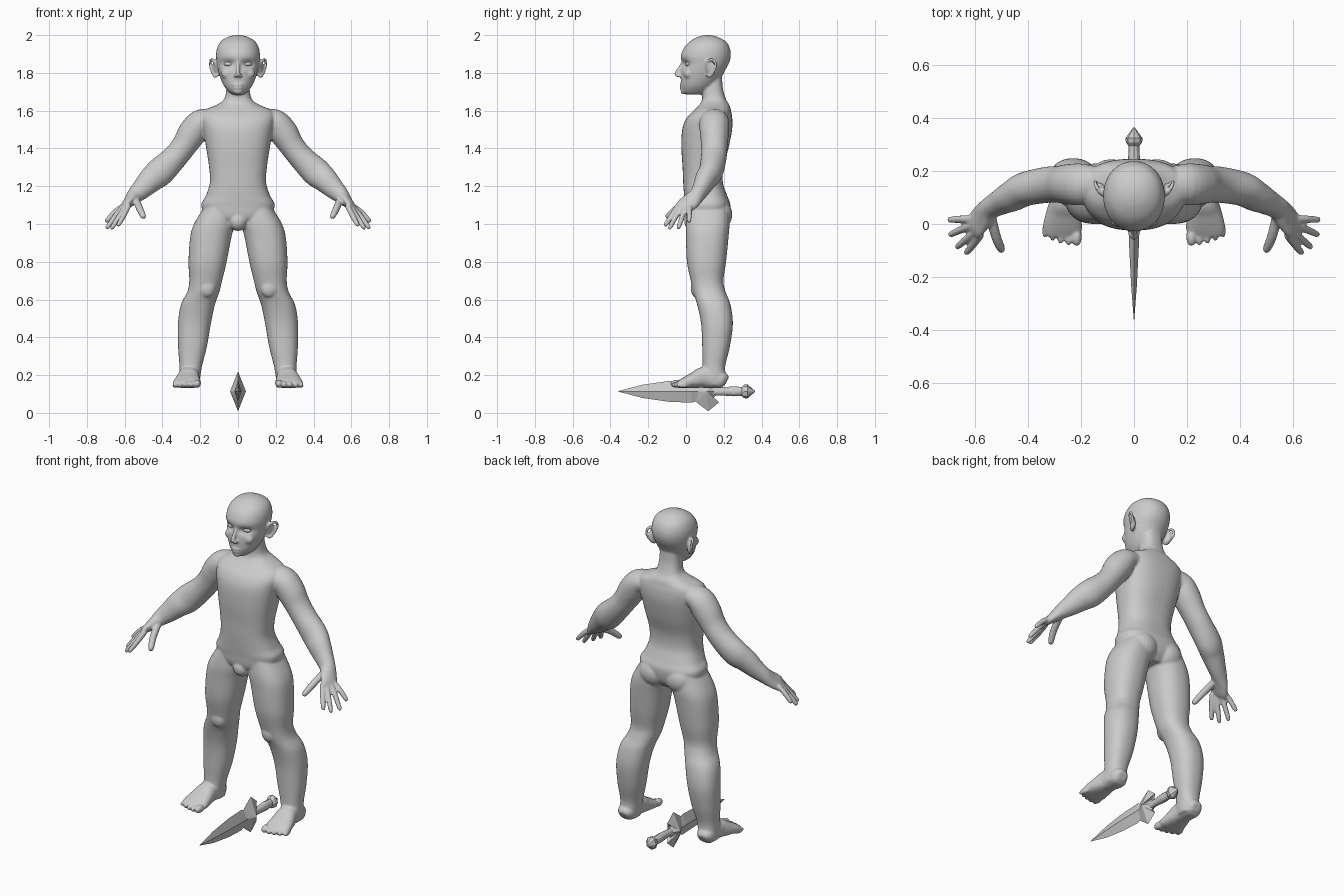
import bpy, bmesh, math
from mathutils import Vector, Matrix, Euler

X, Y = Vector((1, 0, 0)), Vector((0, 1, 0))


def spline(rows, k):
    """Catmull-Rom interpolation of section rows."""
    out, m = [], len(rows)
    for i in range(m - 1):
        p = [rows[max(i - 1, 0)], rows[i], rows[i + 1], rows[min(i + 2, m - 1)]]
        for j in range(k):
            t = j / k
            out.append([0.5 * (2 * b + (c - a) * t + (2 * a - 5 * b + 4 * c - d) * t * t
                               + (3 * b - a - 3 * c + d) * t ** 3) for a, b, c, d in zip(*p)])
    return out + [list(rows[-1])]


def unit_ring(n, e):
    f = lambda v: math.copysign(abs(v) ** (2 / e), v)
    return [(f(math.cos(2 * math.pi * i / n)), f(math.sin(2 * math.pi * i / n))) for i in range(n)]


def skin(bm, rings):
    loops = [[bm.verts.new(p) for p in r] for r in rings]
    n = len(loops[0])
    for a, b in zip(loops, loops[1:]):
        for i in range(n):
            bm.faces.new((a[i], a[(i + 1) % n], b[(i + 1) % n], b[i]))
    bm.faces.new(loops[0])
    bm.faces.new(loops[-1])
    return [v for l in loops for v in l]


def stack(bm, rows, e=2.3, k=6, n=48):
    """Horizontal sections: z, centre x, half width, front y, back y."""
    return skin(bm, [[Vector((cx + hw * c, (y0 + y1) / 2 + (y1 - y0) / 2 * s, z))
                      for c, s in unit_ring(n, e)] for z, cx, hw, y0, y1 in spline(rows, k)])


def tube(bm, rows, ref=Y, e=2.0, k=5, n=24):
    """Sections along a path: x, y, z, radius across, radius toward ref."""
    pts = spline(rows, k)
    rings = []
    for i, r in enumerate(pts):
        t = (Vector(pts[min(i + 1, len(pts) - 1)][:3]) - Vector(pts[max(i - 1, 0)][:3])).normalized()
        d = (ref - t * ref.dot(t)).normalized()
        w = t.cross(d)
        rings.append([Vector(r[:3]) + w * c * max(r[3], .001) + d * s * max(r[4], .001)
                      for c, s in unit_ring(n, e)])
    return skin(bm, rings)


def ball(bm, loc, rad, rot=(0, 0, 0)):
    bmesh.ops.create_uvsphere(bm, u_segments=24, v_segments=16, radius=1,
                              matrix=Matrix.LocRotScale(Vector(loc), Euler(rot), Vector(rad)))


def digit(bm, base, mid, tip, r):
    base, mid, tip = Vector(base), Vector(mid), Vector(tip)
    near = mid.lerp(tip, .85)
    tube(bm, [(*base, r, r), (*mid, r, r), (*near, r * .8, r * .8), (*tip, .003, .003)], n=14)


def finish(bm, name):
    bmesh.ops.recalc_face_normals(bm, faces=bm.faces)
    me = bpy.data.meshes.new(name)
    bm.to_mesh(me)
    bm.free()
    ob = bpy.data.objects.new(name, me)
    bpy.context.collection.objects.link(ob)
    return ob


body = bmesh.new()

# Leg
stack(body, [(1.08, .10, .085, .01, .225), (1.0, .125, .108, .0, .23), (.93, .144, .109, .0, .225),
             (.8, .161, .101, .005, .212), (.7, .171, .087, .025, .198), (.64, .184, .085, .038, .21),
             (.57, .213, .09, .06, .236), (.47, .231, .087, .08, .248), (.35, .241, .076, .086, .232),
             (.25, .25, .06, .088, .208), (.19, .255, .055, .08, .21), (.145, .255, .05, .1, .205)])
ball(body, (.165, .055, .66), (.045, .03, .05))
ball(body, (.085, .165, 1.05), (.09, .08, .085))

# Foot and toes
foot = tube(body, [(.258, .215, .165, .022, .025), (.258, .19, .175, .045, .048), (.26, .10, .188, .056, .054),
                   (.266, .04, .172, .042, .066), (.27, -.015, .157, .027, .074), (.27, -.045, .15, .016, .062)],
            ref=X, e=2.4)
for v in foot:
    v.co.z = max(v.co.z, .131)
for i in range(5):
    x, r = .217 + .029 * i, (.02, .015, .015, .014, .013)[i]
    ball(body, (x, -.048 + .002 * i * i, .134 + r), (r, .036, r + .002), (0, 0, .04 * i))

# Arm and palm
tube(body, [(.12, .155, 1.56, .05, .06), (.195, .15, 1.54, .068, .078), (.24, .15, 1.485, .076, .077),
            (.285, .15, 1.415, .067, .07), (.335, .147, 1.352, .067, .068), (.41, .132, 1.278, .076, .064),
            (.46, .105, 1.235, .068, .058), (.505, .082, 1.19, .056, .048), (.545, .058, 1.152, .044, .042),
            (.575, .025, 1.12, .03, .05), (.6, -.008, 1.093, .02, .05), (.612, -.024, 1.08, .008, .04)])

# Fingers and thumb
for base, mid, tip in [((.578, -.04, 1.10), (.605, -.075, 1.045), (.637, -.113, .988)),
                       ((.595, -.025, 1.095), (.63, -.055, 1.038), (.672, -.09, .972)),
                       ((.61, -.005, 1.09), (.65, -.02, 1.04), (.698, -.042, .974)),
                       ((.617, .02, 1.09), (.655, .018, 1.06), (.702, .016, 1.01))]:
    digit(body, base, mid, tip, .0145)
digit(body, (.54, .03, 1.13), (.522, -.045, 1.085), (.497, -.105, 1.032), .019)

# Ear, eye lids, brow, cheek and nostril
ball(body, (.118, .13, 1.825), (.012, .028, .046), (.15, .12, -.45))
tube(body, [(.112, .108, 1.83, .006, .006), (.126, .115, 1.862, .008, .008), (.142, .14, 1.87, .008, .008),
            (.147, .158, 1.845, .008, .008), (.138, .148, 1.81, .008, .008), (.122, .125, 1.782, .009, .009),
            (.108, .112, 1.788, .006, .006)], ref=X, n=12)
ball(body, (.048, .003, 1.874), (.036, .014, .009), (0, -.15, .35))
ball(body, (.055, .012, 1.795), (.034, .024, .028))
ball(body, (.013, -.038, 1.785), (.010, .014, .009))

# Mirror the limbs to the other side
dup = bmesh.ops.duplicate(body, geom=body.verts[:] + body.edges[:] + body.faces[:])["geom"]
bmesh.ops.scale(body, vec=(-1, 1, 1), verts=[g for g in dup if isinstance(g, bmesh.types.BMVert)])

# Torso and neck
stack(body, [(.985, 0, .06, .05, .19), (1.03, 0, .165, .005, .225), (1.1, 0, .194, -.005, .235),
             (1.15, 0, .17, -.01, .218), (1.22, 0, .149, -.015, .195), (1.3, 0, .153, -.018, .197),
             (1.4, 0, .168, -.024, .225), (1.5, 0, .185, -.02, .244), (1.56, 0, .195, .003, .245),
             (1.6, 0, .18, .04, .238), (1.63, 0, .115, .07, .23), (1.66, 0, .074, .085, .212),
             (1.72, 0, .061, .085, .195), (1.8, 0, .06, .08, .19)], e=2.5)
ball(body, (0, .04, 1.015), (.05, .05, .052))

# Head with pressed-in eye sockets
head = stack(body, [(1.685, 0, .03, .0, .08), (1.70, 0, .05, -.018, .12), (1.73, 0, .074, -.026, .15),
                    (1.77, 0, .092, -.027, .183), (1.81, 0, .104, -.026, .205), (1.85, 0, .112, -.023, .227),
                    (1.89, 0, .116, -.027, .237), (1.93, 0, .111, -.012, .232), (1.965, 0, .092, .018, .212),
                    (1.99, 0, .054, .062, .168), (2.0, 0, .014, .1, .13)], e=2.1, k=8, n=72)
for v in head:
    if v.co.y < .06:
        d = ((abs(v.co.x) - .05) / .032) ** 2 + ((v.co.z - 1.846) / .02) ** 2
        v.co.y += .02 * math.exp(-d)

# Nose, lips and chin
tube(body, [(0, -.012, 1.865, .009, .009), (0, -.03, 1.83, .009, .01), (0, -.047, 1.797, .012, .014),
            (0, -.042, 1.782, .008, .01)], n=16)
ball(body, (0, -.048, 1.793), (.013, .013, .011))
ball(body, (0, -.022, 1.737), (.029, .013, .007))
ball(body, (0, -.021, 1.721), (.025, .013, .008))
ball(body, (0, -.012, 1.703), (.026, .017, .016))

# Fuse everything into one smooth skin
skin_ob = finish(body, "body")
rm = skin_ob.modifiers.new("fuse", "REMESH")
rm.mode, rm.voxel_size, rm.use_smooth_shade = "VOXEL", .006, True
sm = skin_ob.modifiers.new("soften", "SMOOTH")
sm.factor, sm.iterations = .5, 4

# Eyeballs
for name, s in (("left_eye", 1), ("right_eye", -1)):
    bm = bmesh.new()
    ball(bm, (.05 * s, .012, 1.847), (.025, .015, .0125), (0, 0, .3 * s))
    eye = finish(bm, name)
    eye.data.shade_smooth()

# Dagger blade: four-sided taper along y
CZ = .114
bm = bmesh.new()
skin(bm, [[Vector((t, y, CZ)), Vector((0, y, CZ + h)), Vector((-t, y, CZ)), Vector((0, y, CZ - h))]
          for y, h, t in [(-.36, .001, .001), (-.23, .035, .011), (-.09, .055, .018),
                          (.03, .06, .02), (.09, .04, .02)]])
finish(bm, "dagger_blade")

# Guard: winged outline raised to a central ridge on both faces
bm = bmesh.new()
half = [(.02, 0), (.055, .058), (.118, .105), (.175, .058), (.145, .035), (.175, 0)]
outline = half + [(y, -z) for y, z in half[-2:0:-1]]
rim = [bm.verts.new((0, y, CZ + z)) for y, z in outline]
for s in (1, -1):
    apex = bm.verts.new((.042 * s, .112, CZ))
    for i, v in enumerate(rim):
        bm.faces.new((v, rim[(i + 1) % len(rim)], apex))
finish(bm, "dagger_guard")

# Handle and pommel: turned sections along y
for name, n, prof in [("dagger_handle", 12, [(.12, .022), (.18, .021), (.25, .026), (.32, .022)]),
                      ("dagger_pommel", 8, [(.295, .024), (.308, .036), (.325, .038), (.345, .02), (.365, .003)])]:
    bm = bmesh.new()
    skin(bm, [[Vector((r * .85 * c, y, CZ + r * s)) for c, s in unit_ring(n, 2)] for y, r in prof])
    finish(bm, name)
